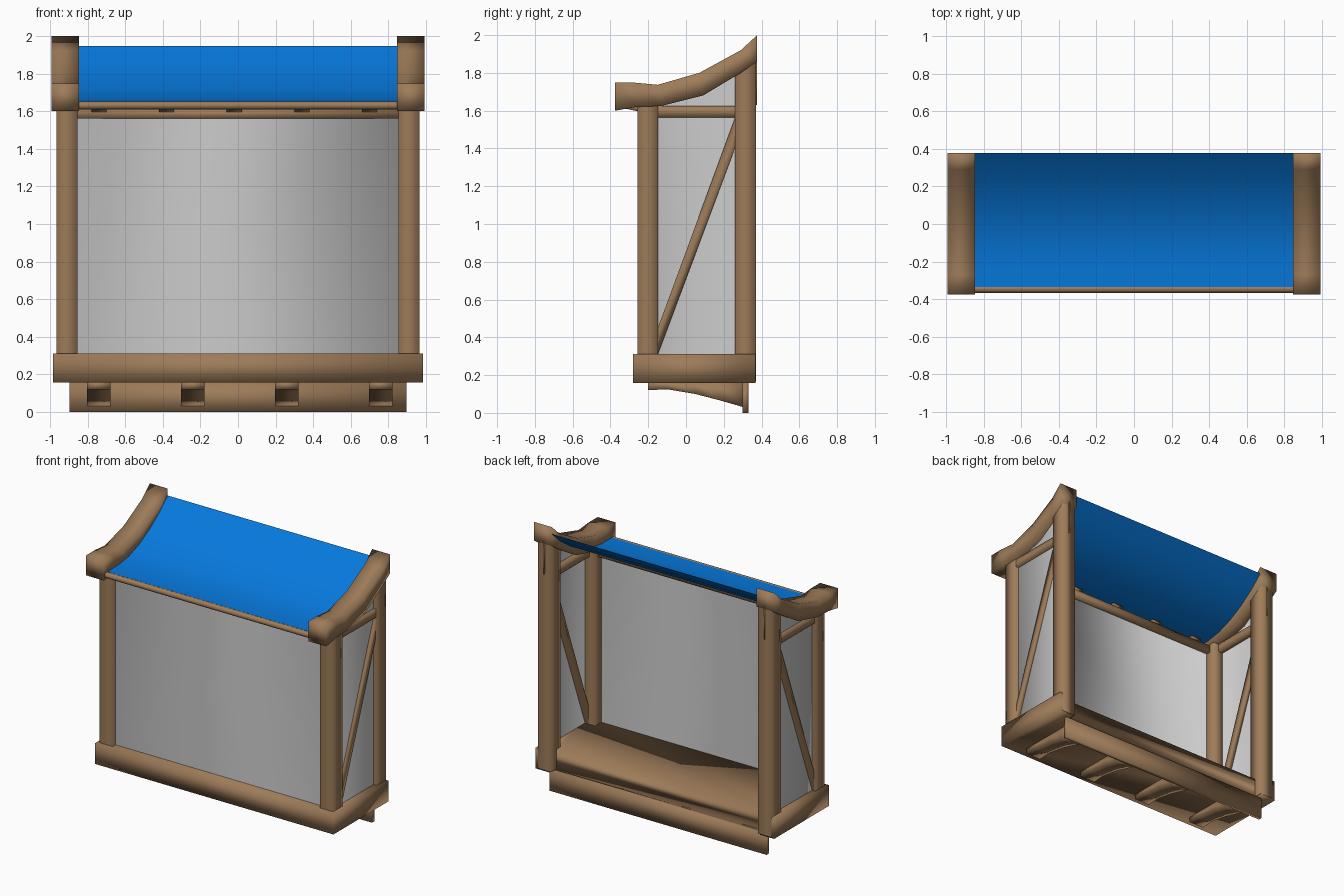
import bpy, bmesh
from mathutils import Vector

if "Cube" in bpy.data.objects:
    bpy.data.objects.remove(bpy.data.objects["Cube"])


def material(name, color):
    m = bpy.data.materials.new(name)
    m.diffuse_color = color
    m.use_nodes = True
    m.node_tree.nodes["Principled BSDF"].inputs["Base Color"].default_value = m.diffuse_color
    return m


WOOD = material("wood", (0.34, 0.20, 0.10, 1))
BLUE = material("blue_canvas", (0.002, 0.19, 0.72, 1))


def finish(name, bm, mat=None, solid=True):
    if solid:
        bmesh.ops.recalc_face_normals(bm, faces=bm.faces)
    me = bpy.data.meshes.new(name)
    bm.to_mesh(me)
    bm.free()
    for p in me.polygons:
        p.use_smooth = True
    if mat:
        me.materials.append(mat)
    ob = bpy.data.objects.new(name, me)
    bpy.context.collection.objects.link(ob)
    return ob


def strip(name, x0, x1, top, bottom, caps=True):
    """Wood between two (y, z) lines, from x0 to x1; caps close the line ends."""
    bm = bmesh.new()
    rings = [[bm.verts.new(c) for c in ((x0, *t), (x1, *t), (x1, *b), (x0, *b))]
             for t, b in zip(top, bottom)]
    for a, b in zip(rings, rings[1:]):
        for i in range(4):
            j = (i + 1) % 4
            bm.faces.new((a[i], a[j], b[j], b[i]))
    if caps:
        bm.faces.new(rings[0])
        bm.faces.new(rings[-1])
    return finish(name, bm, WOOD)


def box(name, x0, x1, y0, y1, z0, z1):
    return strip(name, x0, x1, [(y0, z1), (y1, z1)], [(y0, z0), (y1, z0)])


def post(name, x0, x1, y0, y1, z0, z1):
    """Upright with open ends, both buried in other parts."""
    return strip(name, x0, x1, [(y0, z0), (y0, z1)], [(y1, z0), (y1, z1)], False)


def both_sides(fn, name, x0, x1, *args):
    fn("right_" + name, x0, x1, *args)
    fn("left_" + name, -x1, -x0, *args)


# Base: floor slab with ends reaching back around the rear posts
half = [(0.985, -0.28), (0.985, 0.367), (0.87, 0.367), (0.87, 0.305)]
plan = half + [(-x, y) for x, y in reversed(half)]
bm = bmesh.new()
low = [bm.verts.new((x, y, 0.157)) for x, y in plan]
high = [bm.verts.new((x, y, 0.312)) for x, y in plan]
for i in range(len(plan)):
    j = (i + 1) % len(plan)
    bm.faces.new((low[i], low[j], high[j], high[i]))
for ring in (low, high):
    bm.faces.new((ring[0], ring[3], ring[4], ring[7]))
    bm.faces.new((ring[0], ring[1], ring[2], ring[3]))
    bm.faces.new((ring[4], ring[5], ring[6], ring[7]))
finish("floor", bm, WOOD)

# Rear skirt and curved brackets underneath
box("rear_skirt", -0.897, 0.897, 0.30, 0.33, 0.0, 0.157)
for i, x in enumerate((-0.74, -0.24, 0.26, 0.76)):
    ys = (-0.2, -0.1, 0.05, 0.18, 0.305)
    zs = (0.12, 0.125, 0.10, 0.066, 0.03)
    strip(f"floor_bracket_{i + 1}", x - 0.062, x + 0.062,
          [(y, 0.165) for y in ys], list(zip(ys, zs)))

# Posts
both_sides(post, "front_post", 0.855, 0.965, -0.256, -0.147, 0.29, 1.66)
both_sides(post, "back_post", 0.855, 0.965, 0.26, 0.37, 0.165, 1.87)
both_sides(box, "post_strap", 0.907, 0.912, 0.36, 0.377, 1.63, 1.88)

# Cross beams and diagonal braces
strip("front_beam", -0.87, 0.87, [(-0.25, 1.612), (-0.185, 1.612)],
      [(-0.25, 1.56), (-0.185, 1.56)])
both_sides(strip, "side_beam", 0.90, 0.96, [(-0.16, 1.625), (0.27, 1.625)],
           [(-0.16, 1.565), (0.27, 1.565)], False)
both_sides(strip, "side_brace", 0.91, 0.955,
           [(-0.16, 0.42), (0.27, 1.59)], [(-0.16, 0.28), (0.27, 1.43)], False)

# Canopy end beams, swept upward to the back
beam_top = [(-0.376, 1.748), (-0.27, 1.748), (-0.15, 1.737), (0.07, 1.80),
            (0.29, 1.92), (0.377, 2.0)]
beam_bottom = [(-0.376, 1.60), (-0.26, 1.62), (-0.13, 1.625), (0.09, 1.68),
               (0.29, 1.80), (0.377, 1.86)]
both_sides(strip, "canopy_beam", 0.845, 0.993, beam_top, beam_bottom)

# Canopy: one thin curved sheet
sheet = [(-0.335, 1.65), (-0.20, 1.652), (-0.08, 1.67), (0.04, 1.712),
         (0.16, 1.775), (0.28, 1.86), (0.377, 1.948)]
bm = bmesh.new()
rows = [(bm.verts.new((-0.86, y, z)), bm.verts.new((0.86, y, z))) for y, z in sheet]
for a, b in zip(rows, rows[1:]):
    bm.faces.new((a[0], a[1], b[1], b[0]))
finish("canopy", bm, BLUE, False)

# Front rod and the short rafter ends sloping up to it
bm = bmesh.new()
bmesh.ops.create_cone(bm, cap_ends=False, segments=12, radius1=0.021,
                      radius2=0.021, depth=1.72)
for v in bm.verts:
    v.co = Vector((v.co.z, v.co.x - 0.345, v.co.y + 1.631))
finish("front_rod", bm, WOOD)
for i in range(5):
    x = -0.74 + 0.36 * i
    strip(f"rafter_end_{i + 1}", x - 0.04, x + 0.04,
          [(-0.34, 1.645), (-0.2, 1.645)], [(-0.34, 1.615), (-0.2, 1.585)])

# Grey wall sheet wrapping the front and both sides
bm = bmesh.new()
plan = [(-0.938, 0.31, 1.87), (-0.938, -0.222, 1.64),
        (0.938, -0.222, 1.64), (0.938, 0.31, 1.87)]
cols = [(bm.verts.new((x, y, 0.305)), bm.verts.new((x, y, z))) for x, y, z in plan]
for a, b in zip(cols, cols[1:]):
    bm.faces.new((a[0], b[0], b[1], a[1]))
finish("wall", bm, None, False)
